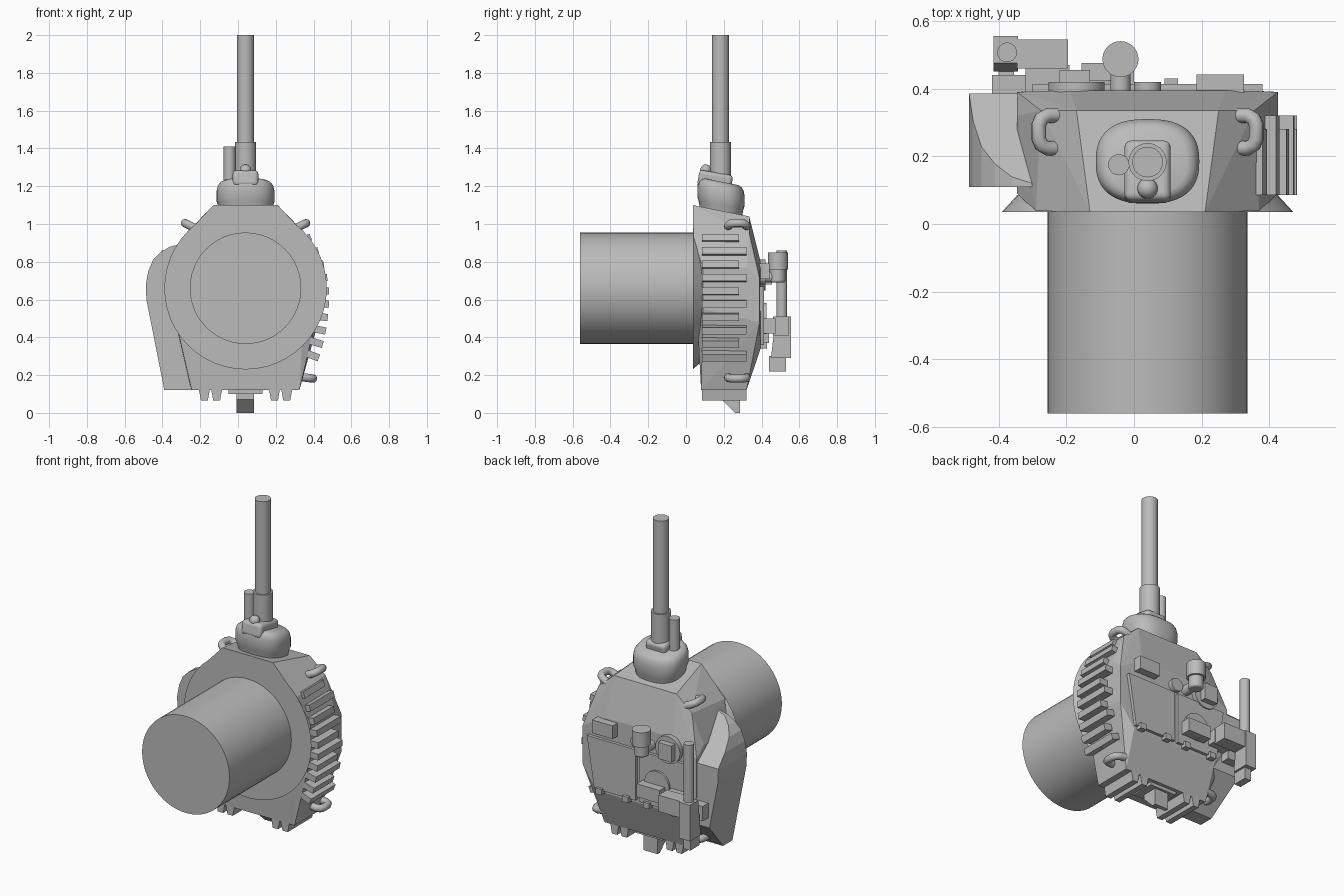
import bpy, bmesh, math
from mathutils import Vector, Matrix

cube = bpy.data.objects.get("Cube")
if cube:
    bpy.data.objects.remove(cube)

grey = bpy.data.materials.new("plain_grey")
grey.use_nodes = True
grey.diffuse_color = (0.5, 0.5, 0.5, 1)
grey.node_tree.nodes["Principled BSDF"].inputs["Base Color"].default_value = (0.5, 0.5, 0.5, 1)
CX = 0.04  # centre line of the turret


def finish(name, bm, smooth=False, bevel=0, segments=4):
    bmesh.ops.recalc_face_normals(bm, faces=bm.faces)
    me = bpy.data.meshes.new(name)
    bm.to_mesh(me)
    bm.free()
    ob = bpy.data.objects.new(name, me)
    bpy.context.collection.objects.link(ob)
    me.materials.append(grey)
    if bevel:
        mod = ob.modifiers.new("Bevel", 'BEVEL')
        mod.width, mod.segments = bevel, segments
    if smooth:
        bpy.ops.object.select_all(action='DESELECT')
        ob.select_set(True)
        bpy.context.view_layer.objects.active = ob
        bpy.ops.object.shade_smooth_by_angle(angle=math.radians(35))
    return ob


def box(name, x, y, z, **kw):
    """Box from three (low, high) ranges."""
    bm = bmesh.new()
    bmesh.ops.create_cube(bm, size=1)
    for v in bm.verts:
        v.co = [(a + b) / 2 + c * (b - a) for (a, b), c in zip((x, y, z), v.co)]
    return finish(name, bm, **kw)


def cylinder(name, start, end, r1, r2=None, **kw):
    """Round part between two points."""
    start, end = Vector(start), Vector(end)
    axis = end - start
    bm = bmesh.new()
    bmesh.ops.create_cone(bm, cap_ends=True, segments=48, radius1=r1,
                          radius2=r1 if r2 is None else r2, depth=axis.length)
    bm.transform(Matrix.Translation((start + end) / 2) @ axis.to_track_quat('Z', 'Y').to_matrix().to_4x4())
    return finish(name, bm, smooth=True, **kw)


def prism(name, outline, axis, low, high, cuts=()):
    """Extrude a 2D outline along x (0) or y (1), then slice with planes."""
    bm = bmesh.new()
    place = (lambda p, t: (t, *p)) if axis == 0 else (lambda p, t: (p[0], t, p[1]))
    face = bm.faces.new([bm.verts.new(place(p, low)) for p in outline])
    ext = bmesh.ops.extrude_face_region(bm, geom=[face])
    for v in ext["geom"]:
        if isinstance(v, bmesh.types.BMVert):
            v.co[axis] = high
    for co, no in cuts:
        bmesh.ops.bisect_plane(bm, geom=bm.verts[:] + bm.edges[:] + bm.faces[:],
                               plane_co=co, plane_no=no, clear_outer=True)
        bmesh.ops.holes_fill(bm, edges=[e for e in bm.edges if e.is_boundary])
    return finish(name, bm)


# Turret basket and flared ring
cylinder("turret_basket", (CX, -0.56, 0.66), (CX, 0.06, 0.66), 0.295)
cylinder("turret_ring", (CX, 0.036, 0.66), (CX, 0.085, 0.66), 0.43, 0.385)

# Faceted armoured shell, as half-width, depth, height
shell = [(.17, .036, 1.10), (.33, .036, .93), (.21, .335, 1.04), (.315, .335, .95),
         (.385, .32, .77), (.385, .09, .77), (.385, .09, .55), (.385, .33, .5),
         (.285, .08, .12), (.285, .32, .12), (.32, .335, .33),
         (.23, .395, .80), (.385, .39, .71), (.385, .39, .48), (.29, .395, .34)]
bm = bmesh.new()
for hx, y, z in shell:
    for s in (-1, 1):
        bm.verts.new((CX + s * hx, y, z))
hull = bmesh.ops.convex_hull(bm, input=bm.verts[:])
spare = {g for g in hull["geom_interior"] + hull["geom_unused"] if isinstance(g, bmesh.types.BMVert)}
bmesh.ops.delete(bm, geom=list(spare), context='VERTS')
bmesh.ops.dissolve_limit(bm, angle_limit=0.03, verts=bm.verts[:], edges=bm.edges[:])
finish("turret_shell", bm)

# Side sponson with sliced upper and lower ends
prism("side_sponson", [(-.2, .12), (-.39, .12), (-.485, .6), (-.488, .68), (-.475, .75), (-.45, .81),
                       (-.41, .85), (-.36, .88), (-.3, .895), (-.2, .895)], 1, 0.11, 0.385,
      cuts=[((0, .12, .895), (0, .21, .265)), ((0, .2, .12), (0, .19, -.185))])

# Cooling fins down the side
for i in range(10):
    z = 0.93 - i * 0.071
    d = z - 0.62
    outer = 0.482 - d * d * (1 if d > 0 else 0.5)
    fin = box("side_fin", (-0.16, 0), (0.085, 0.32 if i % 2 else 0.28), (-0.019, 0.019))
    fin.location = (outer, 0, z)
    fin.rotation_euler.y = -d * 1.1

# Lifting loops
for side in (-1, 1):
    for hx, z, tilt in ((0.26, 0.975, 0.45), (0.29, 0.19, -0.12)):
        cu = bpy.data.curves.new("lifting_loop", 'CURVE')
        cu.dimensions, cu.bevel_depth, cu.bevel_resolution = '3D', 0.022, 4
        sp = cu.splines.new('POLY')
        path = [(-.02, -.048), (.04, -.048), (.06, -.038), (.068, -.02),
                (.068, .02), (.06, .038), (.04, .048), (-.02, .048)]
        sp.points.add(len(path) - 1)
        for pt, (o, y) in zip(sp.points, path):
            pt.co = (CX + side * (hx + o * math.cos(tilt)), 0.272 + y, z + o * math.sin(tilt), 1)
        cu.materials.append(grey)
        bpy.context.collection.objects.link(bpy.data.objects.new("lifting_loop", cu))

# Rear teeth and central lug
for side in (-1, 1):
    for off in (0.153, 0.218):
        x = CX + side * off
        prism("rear_tooth", [(x - .03, .13), (x + .03, .13), (x + .018, .065), (x - .018, .065)], 1, .085, .32)
box("rear_lug_plate", (-.05, .13), (.15, .3), (.1, .13))
prism("rear_lug", [(.19, .12), (.285, .12), (.285, 0), (.26, 0), (.19, .07)], 0, -.007, .086)

# Rounded mantlet: stacked squarish oval rings
bm = bmesh.new()
rings = []
for z, s in ((1.04, .86), (1.10, .95), (1.12, 1), (1.175, 1), (1.2, .96), (1.215, .88), (1.224, .76)):
    ring = []
    for k in range(48):
        a = k * math.tau / 48
        c, n = math.cos(a), math.sin(a)
        px = math.copysign(abs(c) ** 0.8, c) * 0.153 * s
        py = math.copysign(abs(n) ** 0.8, n) * 0.125 * s
        ring.append(bm.verts.new((CX + px, 0.185 + py, z - py * 0.2)))
    rings.append(ring)
for lo, hi in zip(rings, rings[1:]):
    for k in range(48):
        bm.faces.new((lo[k - 1], lo[k], hi[k], hi[k - 1]))
bm.faces.new(rings[0])
bm.faces.new(rings[-1])
finish("mantlet", bm, smooth=True)

# Gun sleeve, barrel and fittings
collar = box("gun_collar", (-.028, .108), (-.1, .08), (-.05, .035), smooth=True, bevel=.02)
collar.location = (0, .165, 1.236)
collar.rotation_euler.x = -0.17
cylinder("gun_sleeve", (CX, .183, 1.18), (CX, .183, 1.435), .056)
cylinder("gun_barrel", (CX, .183, 1.4), (CX, .183, 2), .045)
cylinder("coaxial_gun", (-.045, .175, 1.17), (-.045, .175, 1.41), .031)
bm = bmesh.new()
bmesh.ops.create_uvsphere(bm, u_segments=24, v_segments=12, radius=.03,
                          matrix=Matrix.Translation((CX, .105, 1.285)))
finish("collar_ball", bm, smooth=True)

# Roof panels and their hinges
for side in (-1, 1):
    prism("roof_panel", [(CX + side * o, z) for o, z in ((.012, .67), (.34, .67), (.29, .36), (.012, .36))],
          1, .38, .413)
    for off in (0.07, 0.25):
        x = CX + side * off
        box("panel_hinge", (x - .02, x + .02), (.39, .43), (.34, .375))

# Hatches and sights
box("roof_box", (.185, .325), (.38, .442), (.71, .79))
cylinder("sight_hatch", (-.17, .38, .73), (-.17, .42, .73), .083)
box("sight_box", (-.22, -.13), (.41, .455), (.68, .78))
cylinder("commander_hatch", (-.1, .38, .5), (-.1, .425, .5), .083)
box("commander_box", (-.155, 0), (.41, .475), (.42, .5))
cylinder("roof_cap", (CX, .38, .72), (CX, .42, .72), .04)
cylinder("periscope_stem", (-.04, .38, .72), (-.04, .48, .72), .03)
cylinder("periscope_base", (-.04, .485, .69), (-.04, .485, .78), .042, bevel=.012)
cylinder("periscope_head", (-.04, .487, .76), (-.04, .487, .85), .053)

# Roof machine gun on its mount
box("gun_mount_foot", (-.42, -.31), (.37, .44), (.37, .46))
box("gun_mount_block", (-.32, -.19), (.39, .47), (.42, .5))
box("gun_cradle", (-.345, -.195), (.46, .545), (.41, .51))
prism("gun_receiver", [(.475, .51), (.555, .51), (.555, .29), (.45, .29)], 0, -.415, -.342)
box("gun_grip", (-.4, -.355), (.44, .53), (.22, .3))
cylinder("roof_gun_barrel", (-.375, .507, .5), (-.375, .507, .86), .029)
